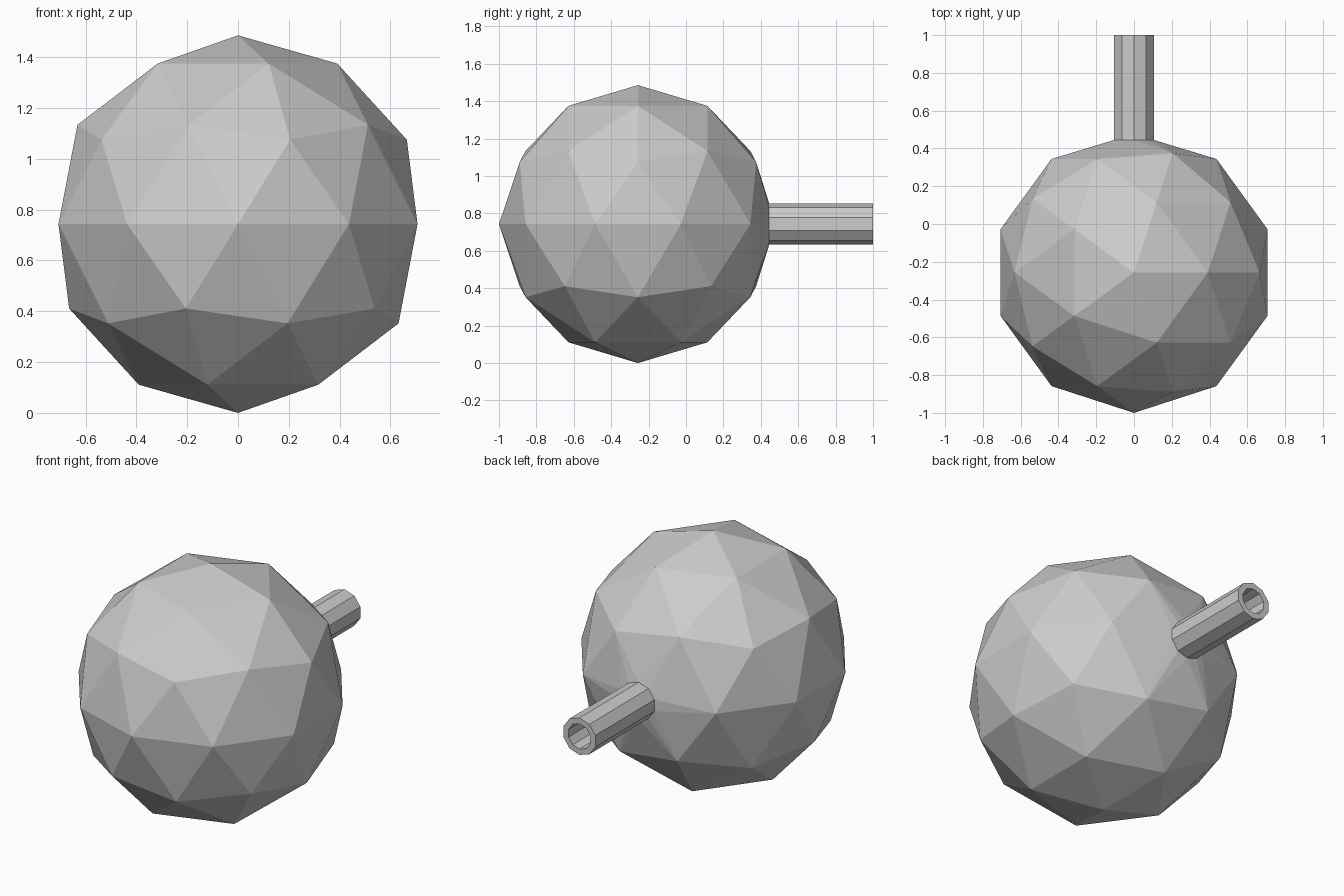
import bpy, bmesh, math
from mathutils import Vector

if "Cube" in bpy.data.objects:
    bpy.data.objects.remove(bpy.data.objects["Cube"])

R = 0.743                       # bulb radius
C = Vector((0, R - 1, R))       # bulb centre
NECK_Y, END_Y = 0.445, 1.0
R_OUT, R_IN, SIDES = 0.11, 0.075, 10


def ring(bm, r, y):
    """Decagon around the neck axis, one corner pointing up."""
    return [bm.verts.new((r * math.sin(2 * math.pi * i / SIDES), y,
                          C.z + r * math.cos(2 * math.pi * i / SIDES)))
            for i in range(SIDES)]


def finish(bm, name):
    bmesh.ops.recalc_face_normals(bm, faces=bm.faces)
    mesh = bpy.data.meshes.new(name)
    bm.to_mesh(mesh)
    bm.free()
    obj = bpy.data.objects.new(name, mesh)
    bpy.context.collection.objects.link(obj)
    return obj


# Round bulb: faceted sphere whose back tip is replaced by the neck ring
src = bmesh.new()
bmesh.ops.create_icosphere(src, subdivisions=2, radius=R)
bm = bmesh.new()
for v in src.verts:
    if v.co.y < R * 0.98:
        bm.verts.new(v.co + C)
src.free()
ring(bm, R_OUT, NECK_Y)
bmesh.ops.convex_hull(bm, input=bm.verts[:])
finish(bm, "bulb")

# Hollow neck: outer wall, end rim and bore
bm = bmesh.new()
loops = [ring(bm, R_OUT, NECK_Y), ring(bm, R_OUT, END_Y),
         ring(bm, R_IN, END_Y), ring(bm, R_IN, NECK_Y)]
for a, b in zip(loops, loops[1:] + loops[:1]):
    for i in range(SIDES):
        j = (i + 1) % SIDES
        bm.faces.new((a[i], a[j], b[j], b[i]))
finish(bm, "neck")
